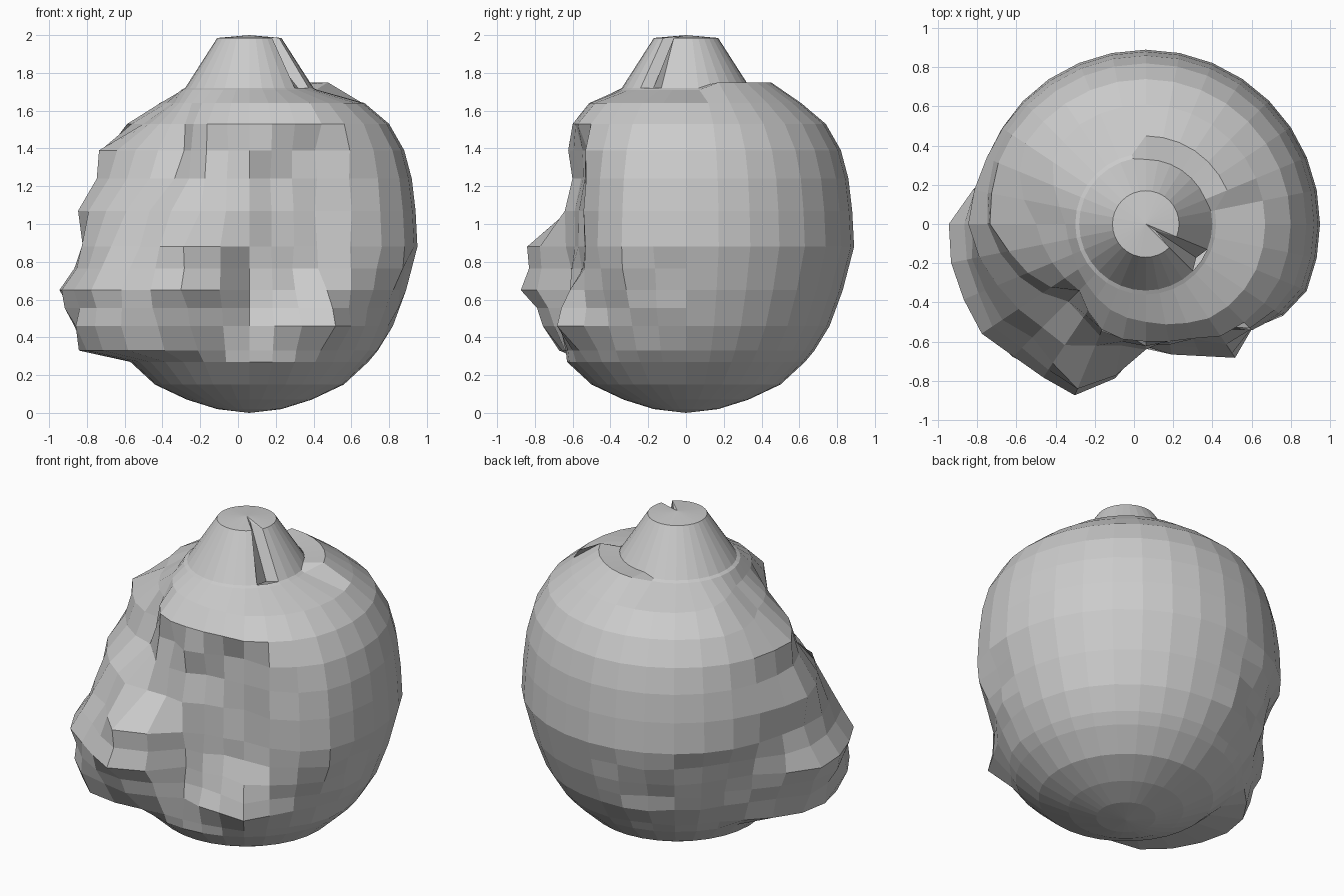
import bpy, bmesh, math, random

if "Cube" in bpy.data.objects:
    bpy.data.objects.remove(bpy.data.objects["Cube"])

random.seed(4)
N = 32          # sides around the axis
AXIS_X = 0.06   # the body axis sits slightly right of centre


def loft(name, rings, cap_bottom, cap_top):
    """Skin a list of rings of (radius, angle, z) into one flat-shaded object."""
    bm = bmesh.new()
    rows = [[bm.verts.new((AXIS_X + r * math.cos(a), r * math.sin(a), z)) for r, a, z in ring]
            for ring in rings]
    for lo, hi in zip(rows, rows[1:]):
        for i in range(N):
            j = (i + 1) % N
            bm.faces.new((lo[i], lo[j], hi[j], hi[i]))
    for row, z in ((rows[0], cap_bottom), (rows[-1], cap_top)):
        if z is None:
            continue
        c = bm.verts.new((AXIS_X, 0, z))
        for i in range(N):
            bm.faces.new((row[i], row[(i + 1) % N], c))
    bmesh.ops.recalc_face_normals(bm, faces=bm.faces)
    me = bpy.data.meshes.new(name)
    bm.to_mesh(me)
    bm.free()
    ob = bpy.data.objects.new(name, me)
    bpy.context.collection.objects.link(ob)
    return ob


# Regular round profile for the intact right and back
Z = [0.33, 0.46, 0.65, 0.88, 1.07, 1.24, 1.39, 1.53, 1.64]
ROUND = [0.68, 0.76, 0.83, 0.89, 0.88, 0.86, 0.82, 0.74, 0.61]

# Bulging left side and dented front: profile at each angle
ROUGH = {
    130: ROUND,
    150: [0.69, 0.72, 0.78, 0.88, 0.88, 0.85, 0.82, 0.74, 0.56],
    165: [0.74, 0.80, 0.86, 0.86, 0.88, 0.83, 0.81, 0.66, 0.46],
    180: [0.86, 0.93, 0.99, 0.88, 0.93, 0.80, 0.78, 0.56, 0.41],
    200: [0.95, 0.98, 1.00, 0.90, 0.84, 0.70, 0.66, 0.52, 0.40],
    225: [0.92, 0.96, 0.98, 0.82, 0.76, 0.58, 0.50, 0.48, 0.43],
    251: [0.70, 0.78, 0.92, 0.93, 0.68, 0.60, 0.58, 0.60, 0.48],
    270: [0.62, 0.61, 0.61, 0.64, 0.62, 0.58, 0.60, 0.60, 0.50],
    290: [0.63, 0.71, 0.61, 0.59, 0.58, 0.57, 0.57, 0.62, 0.54],
    304: [0.67, 0.83, 0.73, 0.63, 0.63, 0.63, 0.65, 0.69, 0.58],
    320: [0.68, 0.73, 0.79, 0.81, 0.80, 0.79, 0.77, 0.72, 0.60],
    335: ROUND,
}


def radius(deg, k):
    """Radius at an angle, blended between neighbouring profiles."""
    keys = sorted(ROUGH)
    for a, b in zip(keys, keys[1:]):
        if a <= deg <= b:
            t = (deg - a) / (b - a)
            return ROUGH[a][k] * (1 - t) + ROUGH[b][k] * t
    return ROUND[k]


def circle(r, z):
    return [(r, 2 * math.pi * i / N, z) for i in range(N)]


# Body: smooth base, rough middle, raised ledge on the back right shoulder
rings = [circle(0.17, 0.02), circle(0.33, 0.07), circle(0.50, 0.15), circle(0.63, 0.27)]
fine = []
for k in range(len(Z)):
    fine.append(k)
    if k in (1, 2):
        fine.append(k + 0.5)
for f in fine:
    k = int(f)
    ring = []
    for i in range(N):
        deg = 360 * i / N
        r, z = radius(deg, k), Z[k]
        if f != k:
            r, z = (r + radius(deg, k + 1)) / 2, (z + Z[k + 1]) / 2
        if z < 0.85 and deg > 100:
            r += random.uniform(-0.025, 0.02)
        elif z < 1.5 and 170 < deg < 325:
            r += random.uniform(-0.025, 0.025)
        ring.append((r, 2 * math.pi * i / N, z))
    rings.append(ring)
rings.append([(0.45, a, 1.75) if 15 < math.degrees(a) < 95 else (0.36, a, 1.71)
              for _, a, _ in circle(1, 0)])
rings.append([(0.33, a, 1.74) if 15 < math.degrees(a) < 95 else (0.34, a, 1.72)
              for _, a, _ in circle(1, 0)])
loft("body", rings, 0.0, None)

# Neck: tapered collar with one narrow notch at the front right
neck = []
for r, z, notch in ((0.34, 1.72, 0.31), (0.17, 1.985, 0.06)):
    ring = circle(r, z)
    ring[N - 3] = (notch, ring[N - 3][1], z)
    neck.append(ring)
loft("neck", neck, None, 2.0)
